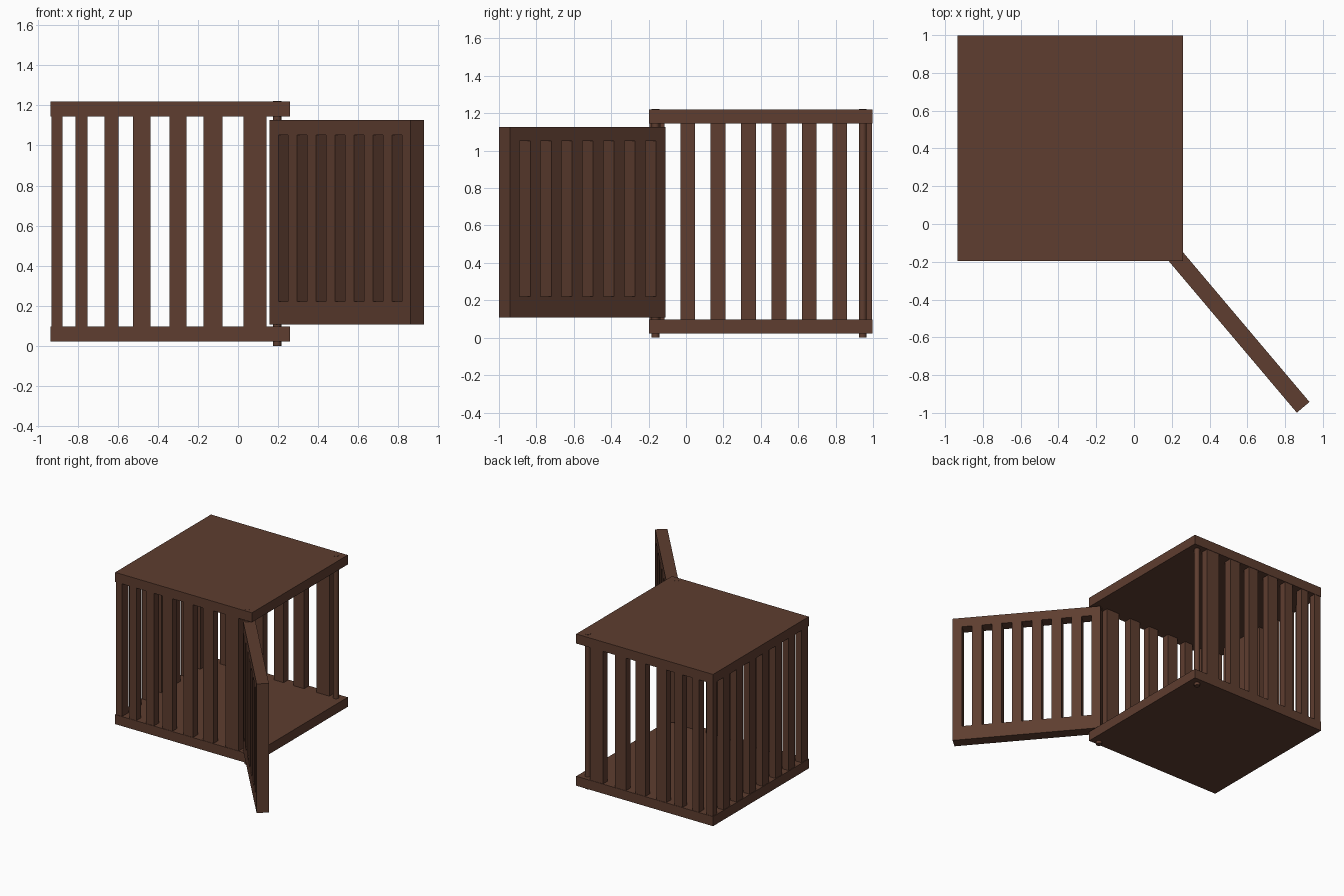
import bpy, math
from mathutils import Matrix, Vector

if "Cube" in bpy.data.objects:
    bpy.data.objects.remove(bpy.data.objects["Cube"])

wood = bpy.data.materials.new("dark brown wood")
wood.diffuse_color = (0.112, 0.047, 0.029, 1)
wood.use_nodes = True
wood.node_tree.nodes["Principled BSDF"].inputs["Base Color"].default_value = wood.diffuse_color


def boxes(name, spans, matrix=None):
    """One object made of axis-aligned boxes (x0, x1, y0, y1, z0, z1)."""
    verts, faces = [], []
    for x0, x1, y0, y1, z0, z1 in spans:
        n = len(verts)
        verts += [(x, y, z) for z in (z0, z1) for x, y in ((x0, y0), (x1, y0), (x1, y1), (x0, y1))]
        quads = [(3, 2, 1, 0), (4, 5, 6, 7)] + [(i, (i + 1) % 4, (i + 1) % 4 + 4, i + 4) for i in range(4)]
        faces += [tuple(n + i for i in q) for q in quads]
    me = bpy.data.meshes.new(name)
    me.from_pydata(verts, [], faces)
    me.materials.append(wood)
    ob = bpy.data.objects.new(name, me)
    bpy.context.collection.objects.link(ob)
    if matrix is not None:
        ob.matrix_world = matrix
    return ob


X0, X1, Y0, Y1 = -0.935, 0.26, -0.197, 0.998
ZB, ZT = 0.097, 1.145

# floor and roof slabs
boxes("floor_slab", [(X0, X1, Y0, Y1, 0.022, ZB)])
boxes("roof_slab", [(X0, X1, Y0, Y1, ZT, 1.22)])

# front and back slats, growing wider towards the door side
slat_x = [(-0.812, -0.752), (-0.667, -0.597), (-0.525, -0.437),
          (-0.342, -0.257), (-0.172, -0.078), (0.028, 0.142)]
for name, ya, yb in (("front_slats", Y0 + 0.003, -0.135), ("back_slats", 0.937, Y1 - 0.003)):
    boxes(name, [(a, b, ya, yb, ZB - 0.01, ZT + 0.01) for a, b in slat_x])

# evenly spaced left slats, including the two corners
left = []
for i in range(8):
    a = -0.193 + 0.1625 * i
    left.append((X0 + 0.004, -0.876, a, min(a + 0.079, Y1 - 0.003), ZB - 0.01, ZT + 0.01))
boxes("left_slats", left)

# hinge and latch rods at the open right side
for name, y in (("hinge_rod", -0.163), ("latch_rod", 0.945)):
    bpy.ops.mesh.primitive_cylinder_add(vertices=16, radius=0.021, depth=1.222, location=(0.195, y, 0.611))
    rod = bpy.context.object
    rod.name = name
    rod.data.materials.append(wood)
    bpy.ops.object.shade_smooth_by_angle()

# open door: two rails and eight bars, swung outwards
L, T, D0, D1 = 1.09, 0.044, 0.107, 1.126
door = [(0, L, -T, T, D0, 0.22), (0, L, -T, T, 1.053, D1)]
edges = [0.0] + [e for i in range(7) for e in (0.066 + 0.1467 * i, 0.066 + 0.1467 * i + 0.075)] + [L]
door += [(edges[i], edges[i + 1], -T, T, 0.22, 1.053) for i in range(0, len(edges), 2)]
boxes("door", door, Matrix.Translation(Vector((0.192, -0.138, 0))) @ Matrix.Rotation(math.radians(-49.8), 4, 'Z'))
